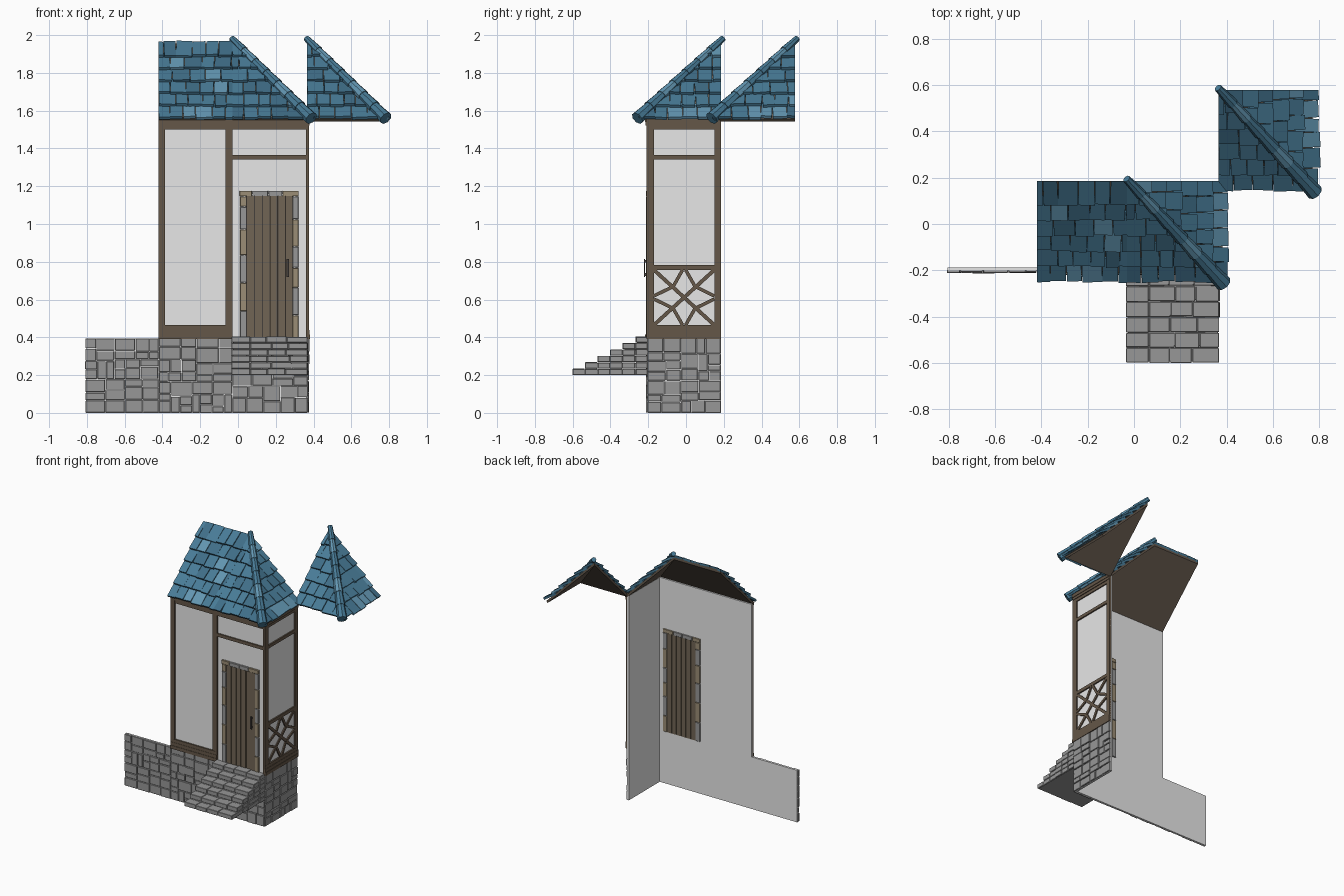
import bpy, bmesh, math, random
from mathutils import Matrix, Vector

random.seed(7)
if "Cube" in bpy.data.objects:
    bpy.data.objects.remove(bpy.data.objects["Cube"], do_unlink=True)


def mat(name, *rgb):
    m = bpy.data.materials.new(name)
    m.use_nodes = True
    m.diffuse_color = (*rgb, 1)
    m.node_tree.nodes["Principled BSDF"].inputs["Base Color"].default_value = (*rgb, 1)
    return m


plaster = mat("white_plaster", 0.8, 0.8, 0.8)
stone = mat("grey_stone", 0.31, 0.31, 0.31)
tan = mat("tan_stone", 0.33, 0.27, 0.18)
beam = mat("dark_timber", 0.13, 0.095, 0.065)
door_wood = mat("door_wood", 0.165, 0.13, 0.09)
board = mat("roof_board", 0.13, 0.10, 0.075)
blue = mat("slate_blue", 0.065, 0.2, 0.31)
pale = mat("light_slate_blue", 0.125, 0.31, 0.45)
deep = mat("deep_slate_blue", 0.05, 0.155, 0.245)
iron = mat("dark_iron", 0.06, 0.05, 0.045)


def finish(name, bm, mats, bevel=0):
    bmesh.ops.recalc_face_normals(bm, faces=bm.faces)
    me = bpy.data.meshes.new(name)
    bm.to_mesh(me)
    bm.free()
    for m in mats:
        me.materials.append(m)
    ob = bpy.data.objects.new(name, me)
    bpy.context.collection.objects.link(ob)
    if bevel:
        mod = ob.modifiers.new("bevel", "BEVEL")
        mod.width, mod.segments = bevel, 1
    return ob


def cube(bm, matrix, index=0):
    verts = bmesh.ops.create_cube(bm, size=1, matrix=matrix)["verts"]
    for f in {f for v in verts for f in v.link_faces}:
        f.material_index = index


def box(bm, x, y, z, index=0):
    mid = [(a + b) / 2 for a, b in (x, y, z)]
    size = [b - a for a, b in (x, y, z)]
    cube(bm, Matrix.Translation(mid) @ Matrix.Diagonal((*size, 1)), index)


def boxes(name, mats, items, bevel=0):
    bm = bmesh.new()
    for it in items:
        box(bm, *it)
    return finish(name, bm, mats, bevel)


# Main positions
XA, XB, XC, YF, YB = -0.42, -0.03, 0.365, -0.2, 0.185
BASE, TOP = 0.395, 1.555
wall_y, side_x = (YF, -0.187), (0.352, XC)

# Plaster sheets
boxes("plain_wall", [plaster], [((XA, XB), wall_y, (BASE, TOP))])
boxes("door_wall", [plaster], [((XB, 0.03), wall_y, (BASE, TOP)),
                               ((0.305, XC), wall_y, (BASE, TOP)),
                               ((0.03, 0.305), wall_y, (1.16, TOP))])
boxes("side_wall", [plaster], [(side_x, (YF, YB), (BASE, TOP))])
boxes("base_front_sheet", [plaster], [((-0.805, XC), wall_y, (0, BASE))])
boxes("base_side_sheet", [plaster], [(side_x, (YF, YB), (0, BASE))])


# Irregular stone facing made by splitting rectangles
def split(a0, b0, a1, b1):
    w, h = a1 - a0, b1 - b0
    if w < 0.12 and h < 0.085 or w * h < 0.005:
        return [(a0, b0, a1, b1)]
    t = random.uniform(0.36, 0.64)
    if w > h * random.uniform(0.9, 1.5):
        m = a0 + w * t
        return split(a0, b0, m, b1) + split(m, b0, a1, b1)
    m = b0 + h * t
    return split(a0, b0, a1, m) + split(a0, m, a1, b1)


def facing(name, start, end, place):
    items = []
    for a0, b0, a1, b1 in split(start, 0, end, BASE):
        g = random.uniform(0.001, 0.003)
        items.append(place((a0 + g, a1 - g), (b0 + g, b1 - g), random.uniform(0.006, 0.013)))
    boxes(name, [stone], items, 0.002)


for i, (s, e) in enumerate(((-0.81, XA), (XA, XB), (XB, 0.37))):
    facing(f"base_front_stones_{i + 1}", s, e, lambda a, b, d: (a, (YF - d, YF + 0.002), b))
facing("base_side_stones", YF - 0.005, YB, lambda a, b, d: ((XC - 0.002, XC + d), a, b))

# Brick steps
rise, going, bricks = 0.0342, 0.0665, []
for i in range(6):
    z = 0.2 + i * rise
    bricks.append(((XB + 0.004, XC - 0.002), (-0.594 + i * going, YF), (z, z + rise - 0.004)))
    for k in range(i, 6):
        y = -0.6 + k * going
        x = XB - 0.005
        step = 0.055 if (i + k) % 2 else 0.1
        while x < XC:
            end = min(x + step, XC + 0.005)
            if XC - end < 0.03:
                end = XC + random.uniform(0.002, 0.008)
            bricks.append(((x + 0.0015, end - 0.0015),
                           (y + random.uniform(-0.003, 0.003), y + going - 0.003),
                           (z + 0.001, z + rise - random.uniform(0, 0.003))))
            x, step = end, random.uniform(0.085, 0.12)
boxes("steps", [stone], bricks, 0.002)

# Front timber frame
fy, mid_y = (-0.21, YF + 0.002), (-0.214, YF)
frame = [((XA, -0.386), fy, (BASE, TOP)), ((-0.066, XB), fy, (BASE, TOP)),
         ((XB, XC), fy, (1.342, 1.366)), ((XC - 0.006, XC + 0.01), fy, (BASE, TOP))]
for z0, z1, out in ((1.5, 1.522, 0.008), (1.522, 1.54, 0.014), (1.54, 1.565, 0.018)):
    frame.append(((XA, XC + 0.01), (YF - out, YF), (z0, z1)))
for z0, z1, out in ((0.39, 0.415, 0.016), (0.415, 0.44, 0.013), (0.44, 0.465, 0.011)):
    frame.append(((XA, XB), (YF - out, YF), (z0, z1)))
boxes("front_timbers", [beam], frame)

# Side timber frame
sx = (XC - 0.002, XC + 0.01)
frame = [(sx, (YF - 0.008, -0.17), (BASE, TOP)), (sx, (0.15, YB), (BASE, TOP)),
         (sx, (YF, YB), (1.342, 1.366)), (sx, (YF, YB), (0.757, 0.782))]
for z0, z1, out in ((1.5, 1.522, 0.008), (1.522, 1.54, 0.014), (1.54, 1.565, 0.018),
                    (0.39, 0.415, 0.016), (0.415, 0.44, 0.013), (0.44, 0.465, 0.011)):
    frame.append(((XC, XC + out), (YF - 0.01, YB), (z0, z1)))
boxes("side_timbers", [beam], frame)

# Lattice: corner braces and a four-pointed star
bm = bmesh.new()
cy, cz, hy, hz, r = -0.01, 0.611, 0.16, 0.146, 0.058


def bar(p, q, width, depth):
    d = Vector(q) - Vector(p)
    m = (Vector(p) + Vector(q)) / 2
    cube(bm, Matrix.Translation((XC + 0.002, cy + m.x, cz + m.y))
         @ Matrix.Rotation(math.atan2(d.y, d.x), 4, "X")
         @ Matrix.Diagonal((depth, d.length, width, 1)))


for sy in (-1, 1):
    for sz in (-1, 1):
        bar((0, 0), (sy * hy, sz * hz), 0.02, 0.012)
        bar((sy * hy, sz * 0.008), (sy * r, sz * r), 0.018, 0.014)
        bar((sy * 0.008, sz * hz), (sy * r, sz * r), 0.018, 0.014)
finish("side_lattice", bm, [beam])

# Door: planks, surround and handle
planks = [((0.04, 0.295), (-0.2, -0.19), (BASE, 1.15), 1)]
edges = (0.045, 0.088, 0.13, 0.168, 0.212, 0.25, 0.29)
for a, b in zip(edges, edges[1:]):
    planks.append(((a + 0.002, b - 0.002), (-0.205 - random.uniform(0, 0.004), -0.184),
                   (BASE, 1.147), 0))
boxes("door", [door_wood, iron], planks)

blocks = []
for x0, x1 in ((0.01, 0.046), (0.288, 0.32)):
    z, k = BASE, int(x0 > 0.1)
    while z < 1.14:
        top = min(z + random.uniform(0.1, 0.16), 1.147)
        if 1.147 - top < 0.05:
            top = 1.147
        blocks.append(((x0, x1), (-0.211, -0.18), (z + 0.001, top - 0.001), k % 2))
        z, k = top, k + 1
for i, (a, b) in enumerate(((0.008, 0.075), (0.075, 0.16), (0.16, 0.235), (0.235, 0.322))):
    blocks.append(((a + 0.001, b - 0.001), (-0.213, -0.18), (1.147, 1.176), (1, 0, 0, 1)[i]))
boxes("door_surround", [stone, tan], blocks, 0.002)
boxes("door_handle", [iron], [((0.256, 0.27), (-0.222, -0.216), (0.72, 0.815)),
                              ((0.258, 0.268), (-0.22, -0.2), (0.725, 0.74)),
                              ((0.258, 0.268), (-0.22, -0.2), (0.795, 0.81))])

# Roof slopes, built below an apex at the local origin
RUN, RISE = 0.4, 0.395
LENGTH, ANGLE = math.hypot(RUN, RISE), math.atan2(RISE, RUN)
SLOPE = Matrix.Translation((0, -RUN, -RISE)) @ Matrix.Rotation(ANGLE, 4, "X")
SWAP = Matrix(((0, -1, 0, 0), (-1, 0, 0, 0), (0, 0, 1, 0), (0, 0, 0, 1)))


def clip(bm, normal, co=(0, 0, 0)):
    bmesh.ops.bisect_plane(bm, geom=bm.verts[:] + bm.edges[:] + bm.faces[:],
                           plane_co=co, plane_no=normal, clear_outer=True)
    for f in bmesh.ops.holes_fill(bm, edges=bm.edges[:], sides=0)["faces"]:
        f.material_index = next((g.material_index for e in f.edges
                                 for g in e.link_faces if g != f), 0)


def slope(name, apex, u0, u1, hip=False, side=False):
    tiles, deck = bmesh.new(), bmesh.new()
    box(deck, (u0, u1 + 0.05), (-0.005, LENGTH + 0.03), (-0.012, 0.004))
    rows = 6
    pitch = LENGTH / rows
    for row in range(rows):
        u = u0 - random.uniform(0, 0.04)
        while u < u1 + 0.05:
            w = random.uniform(0.06, 0.095)
            length = pitch + 0.025 + random.uniform(0, 0.012)
            v = (row + 1) * pitch + 0.012 - length / 2
            tilt = Matrix.Rotation(-0.13 - random.uniform(0, 0.07), 4, "X")
            turn = Matrix.Rotation(random.uniform(-0.05, 0.05), 4, "Z")
            roll = Matrix.Rotation(random.uniform(-0.06, 0.06), 4, "Y")
            cube(tiles, SLOPE @ Matrix.Translation((u + w / 2, v, 0.016)) @ turn @ tilt @ roll
                 @ Matrix.Diagonal((w - 0.003, length, 0.016, 1)),
                 random.choice((0, 0, 0, 0, 1, 2, 2)))
            u += w
    deck.transform(SLOPE)
    for bm, part, mats in ((tiles, "tiles", [blue, pale, deep]), (deck, "deck", [board])):
        clip(bm, (0, 1, 0))
        clip(bm, (-1, 0, 0), (u0, 0, 0))
        clip(bm, (1, 1, 0) if hip else (1, 0, 0), (0 if hip else u1, 0, 0))
        if side:
            bm.transform(SWAP)
        bm.transform(Matrix.Translation(apex))
        finish(f"{name}_{part}", bm, mats)


# Hip cap: overlapping tapered pieces
def hip_cap(name, apex):
    bm = bmesh.new()
    top = Vector(apex) + Vector((0.0, 0.008, 0.03))
    low = Vector(apex) + Vector((0.415, -0.44, -0.388))
    d = low - top
    turn = d.to_track_quat("Z", "Y").to_matrix().to_4x4()
    n = 7
    for i in range(n):
        size = 0.017 + 0.012 * i / (n - 1)
        before = set(bm.faces)
        bmesh.ops.create_cone(bm, cap_ends=True, segments=8, radius1=size, radius2=size + 0.007,
                              depth=d.length / n * 1.08,
                              matrix=Matrix.Translation(top + d * (i + 0.5) / n) @ turn)
        for f in set(bm.faces) - before:
            f.material_index = i % 3 == 1
    finish(name, bm, [blue, pale])


apex_z = 1.95
slope("straight_roof", (XB, YB, apex_z), XA - XB, 0)
for name, apex in (("corner_roof", (XB, YB, apex_z)), ("spare_roof", (XC, 0.578, apex_z))):
    slope(name + "_front", apex, 0, RUN, hip=True)
    slope(name + "_side", apex, 0, RUN, hip=True, side=True)
    hip_cap(name + "_hip_cap", apex)
